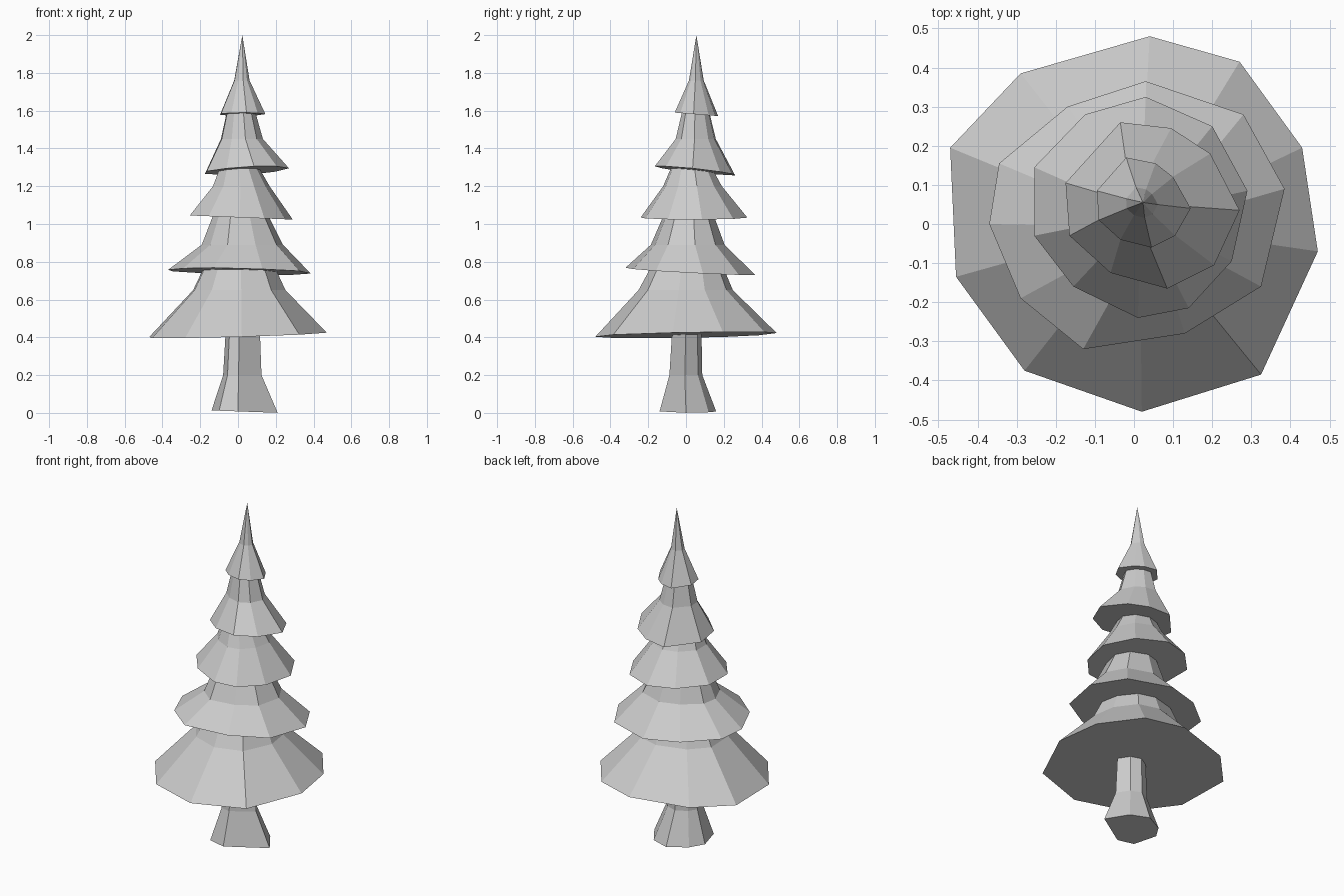
import bpy
import bmesh
from mathutils import Vector

default_cube = bpy.data.objects.get("Cube")
if default_cube:
    bpy.data.objects.remove(default_cube, do_unlink=True)

# One plain grey for the whole tree
grey = bpy.data.materials.new("plain_grey")
grey.use_nodes = True
grey_value = (0.6, 0.6, 0.6, 1)
grey.diffuse_color = grey_value
grey.node_tree.nodes["Principled BSDF"].inputs["Base Color"].default_value = grey_value


def loft(name, outline, base_height, tilt, rings, tip=None):
    """Closed flat-shaded body: a tilted base outline, then scaled copies of
    it (scale, centre x, centre y, height), ending in a cap or a tip."""
    bm = bmesh.new()
    points = [Vector(p) for p in outline]
    middle = sum(points, Vector((0, 0))) / len(points)

    def height(p):
        return base_height + tilt[0] * p.x + tilt[1] * p.y

    loops = [[bm.verts.new((p.x, p.y, height(p))) for p in points]]
    for scale, cx, cy, z in rings:
        centre = Vector((cx, cy))
        ring = [centre + (p - middle) * scale for p in points]
        loops.append([bm.verts.new((p.x, p.y, z)) for p in ring])

    count = len(points)
    for lower, upper in zip(loops, loops[1:]):
        for i in range(count):
            j = (i + 1) % count
            bm.faces.new((lower[i], lower[j], upper[j], upper[i]))
    bm.faces.new(loops[0])
    if tip:
        apex = bm.verts.new(tip)
        for i in range(count):
            bm.faces.new((loops[-1][i], loops[-1][(i + 1) % count], apex))
    else:
        bm.faces.new(loops[-1])
    bmesh.ops.recalc_face_normals(bm, faces=bm.faces)

    mesh = bpy.data.meshes.new(name)
    bm.to_mesh(mesh)
    bm.free()
    mesh.materials.append(grey)
    obj = bpy.data.objects.new(name, mesh)
    bpy.context.collection.objects.link(obj)
    return obj


# Trunk with a flared, uneven foot
loft("trunk",
     [(.21, 0), (.13, .12), (.02, .16), (-.09, .1), (-.14, .02), (-.1, -.12), (0, -.14)],
     0.008, (-.035, 0),
     [(.58, .005, .005, .2), (.51, .01, .01, .46)])

# Branch tiers, widest first; each neck runs up inside the tier above
loft("bottom_branches",
     [(.04, .48), (.27, .415), (.43, .195), (.47, -.07), (.325, -.385),
      (.02, -.48), (-.28, -.375), (-.455, -.135), (-.47, .195), (-.29, .385)],
     .412, (.03, .02),
     [(.52, .01, .01, .65), (.39, .01, .015, .78)])

loft("lower_branches",
     [(.03, .365), (.28, .28), (.385, .09), (.325, -.16), (.13, -.28),
      (-.13, -.32), (-.29, -.19), (-.37, 0), (-.345, .155), (-.17, .3)],
     .75, (-.02, -.05),
     [(.57, .01, .01, .89), (.37, .005, .015, 1.06)])

loft("middle_branches",
     [(.03, .325), (.2, .25), (.29, .085), (.25, -.095), (.14, -.215),
      (.01, -.24), (-.155, -.16), (-.255, -.03), (-.255, .145), (-.125, .28)],
     1.035, (-.04, 0),
     [(.55, .015, .03, 1.2), (.36, .005, .025, 1.31)])

loft("upper_branches",
     [(-.035, .26), (.095, .245), (.195, .18), (.27, .035), (.205, -.105),
      (.085, -.165), (-.06, -.125), (-.165, -.03), (-.175, .105)],
     1.285, (.05, -.1),
     [(.5, .02, .05, 1.45), (.32, .015, .05, 1.61)])

loft("treetop",
     [(-.02, .17), (.055, .155), (.1, .12), (.145, .04), (.105, -.03),
      (.045, -.06), (-.035, -.04), (-.09, .01), (-.095, .085)],
     1.585, (0, -.08),
     [(.34, .02, .053, 1.76)],
     tip=(.023, .055, 2))
